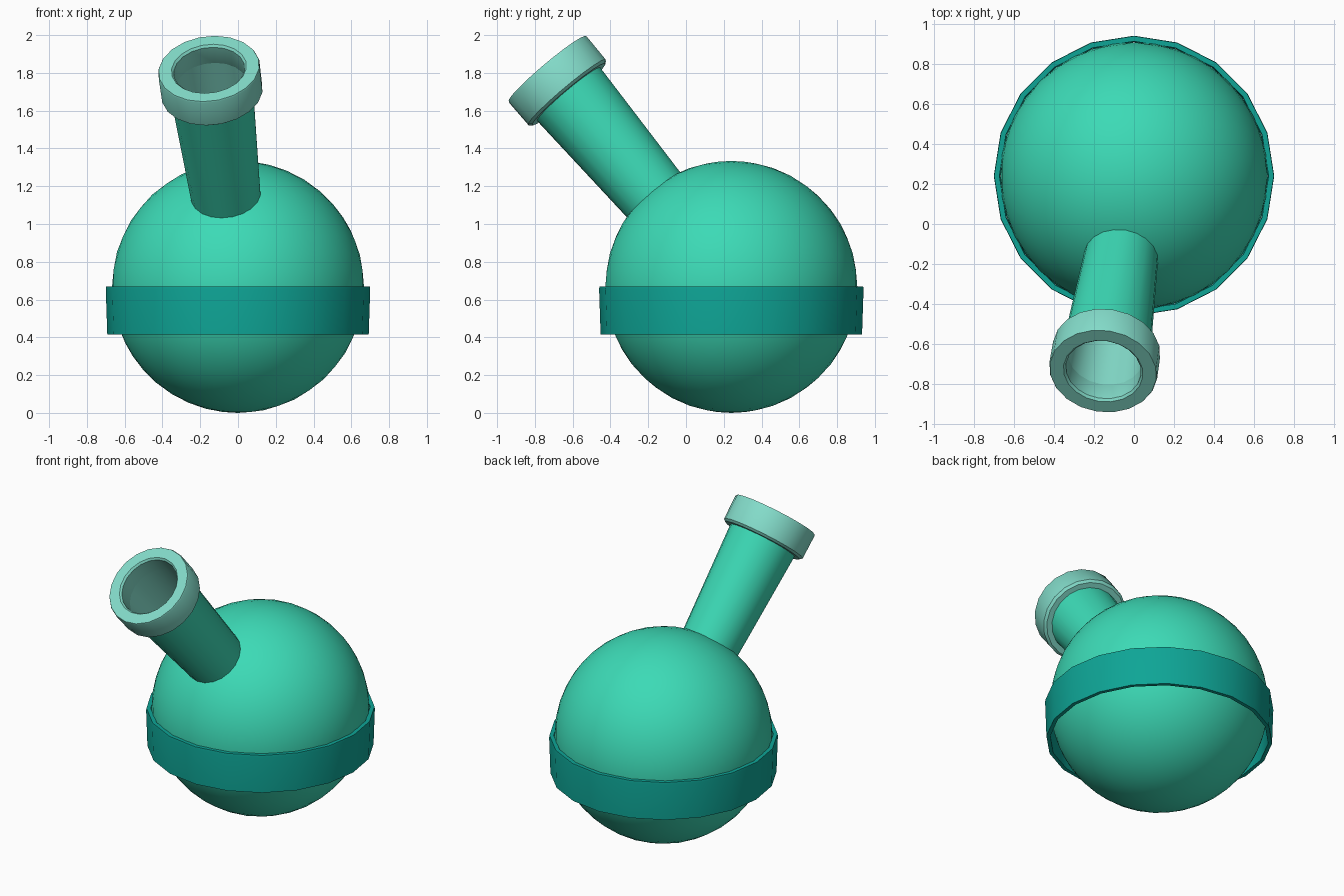
import bpy, bmesh, math
from mathutils import Vector

if "Cube" in bpy.data.objects:
    bpy.data.objects.remove(bpy.data.objects["Cube"])

CENTRE = Vector((0, 0.24, 0.667))                    # centre of the ball
AXIS = (Vector((-0.154, -0.735, 1.822)) - CENTRE)    # ball centre to mouth
LENGTH = AXIS.length
TILT = AXIS.to_track_quat('Z', 'Y')


def material(name, rgb):
    lin = [((c / 255 + 0.055) / 1.055) ** 2.4 for c in rgb]
    m = bpy.data.materials.new(name)
    m.diffuse_color = (*lin, 1)
    m.use_nodes = True
    m.node_tree.nodes["Principled BSDF"].inputs["Base Color"].default_value = m.diffuse_color
    return m


green = material("bright green", (60, 218, 182))
teal = material("deep teal", (14, 165, 150))
mint = material("pale mint", (131, 219, 201))


def finish(name, bm, mat, loc, rot=None):
    bmesh.ops.recalc_face_normals(bm, faces=bm.faces)
    mesh = bpy.data.meshes.new(name)
    bm.to_mesh(mesh)
    bm.free()
    mesh.materials.append(mat)
    ob = bpy.data.objects.new(name, mesh)
    bpy.context.collection.objects.link(ob)
    ob.location = loc
    if rot:
        ob.rotation_mode = 'QUATERNION'
        ob.rotation_quaternion = rot
    bpy.ops.object.select_all(action='DESELECT')
    ob.select_set(True)
    bpy.context.view_layer.objects.active = ob
    bpy.ops.object.shade_smooth_by_angle(angle=math.radians(30))
    return ob


def lathe(name, profile, mat, loc, rot=None, sides=20):
    """Spin a closed (radius, height) profile around local z."""
    bm = bmesh.new()
    rings = []
    for i in range(sides):
        a = math.tau * i / sides
        rings.append([bm.verts.new((r * math.cos(a), r * math.sin(a), h))
                      for r, h in profile])
    n = len(profile)
    for i in range(sides):
        p, q = rings[i], rings[(i + 1) % sides]
        for j in range(n):
            k = (j + 1) % n
            bm.faces.new((p[j], q[j], q[k], p[k]))
    return finish(name, bm, mat, loc, rot)


# round body
bm = bmesh.new()
bmesh.ops.create_icosphere(bm, subdivisions=4, radius=0.667)
finish("ball_body", bm, green, CENTRE)

# loose band just below the equator
lathe("band", [(0.692, 0.415), (0.70, 0.655), (0.698, 0.67),
               (0.672, 0.67), (0.668, 0.415)], teal, (0, 0.24, 0))

# tapered neck pointing away from the ball centre
neck = lathe("neck", [(0.184, 0.60), (0.224, LENGTH - 0.10),
                      (0.19, LENGTH - 0.10), (0.158, 0.60)],
             green, CENTRE, TILT)
# pale inside wall of the neck
neck.data.materials.append(mint)
for f in neck.data.polygons:
    c = f.center
    if f.normal.x * c.x + f.normal.y * c.y < -0.05:
        f.material_index = 1

# collar around the mouth, with small chamfers
T, B = LENGTH, LENGTH - 0.178
lathe("mouth_collar", [(0.272, T - 0.008), (0.268, T), (0.2, T),
                       (0.189, T - 0.012), (0.189, T - 0.12), (0.215, B),
                       (0.254, B), (0.27, B + 0.014)],
      mint, CENTRE, TILT)
